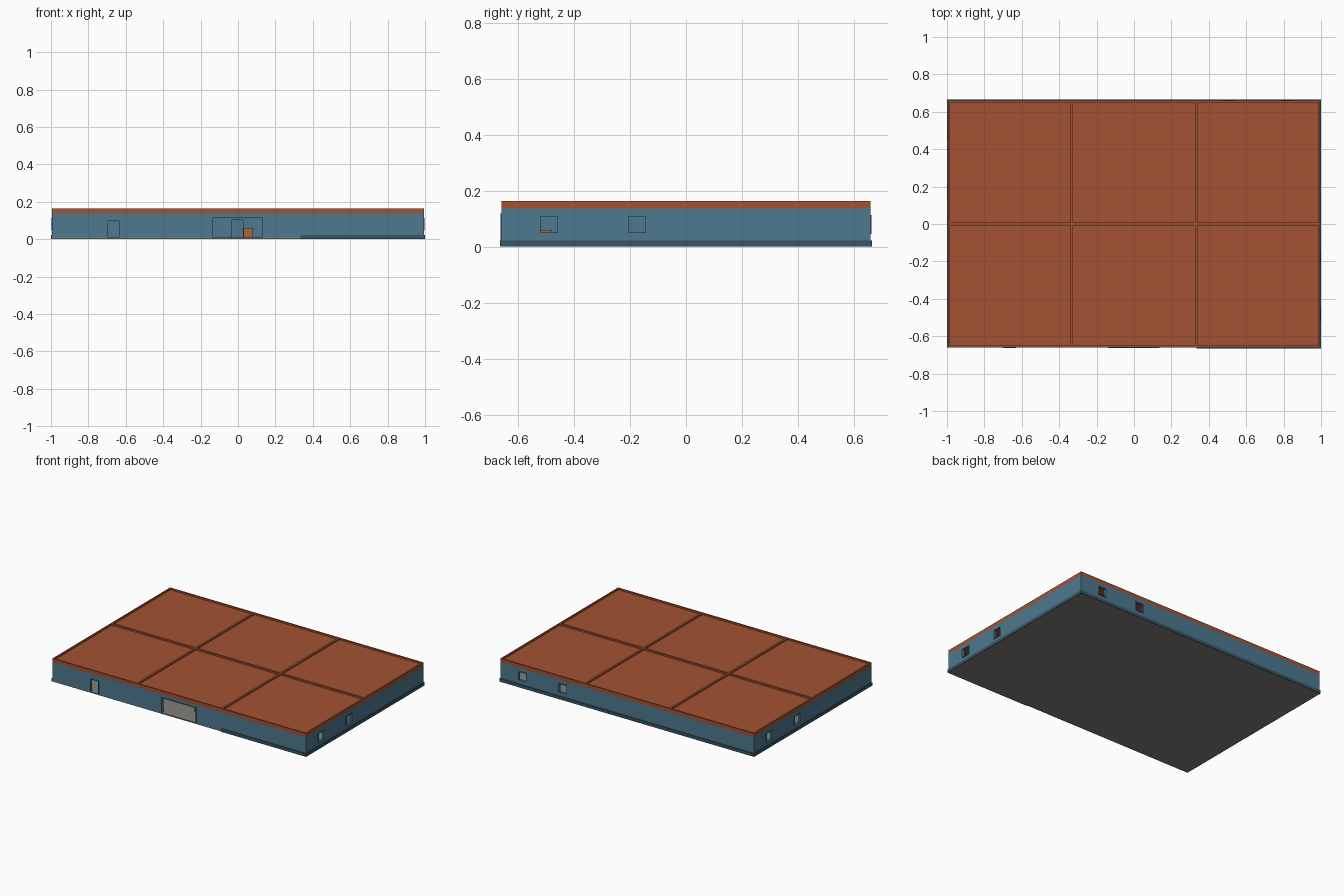
import bpy, bmesh
from mathutils import Matrix, Vector

if "Cube" in bpy.data.objects:
    bpy.data.objects.remove(bpy.data.objects["Cube"])

HX, HY = 0.995, 0.660      # outer wall faces
T = 0.012                  # wall thickness
Z0, ZW, ZR = 0.004, 0.136, 0.163


def material(name, rgb):
    m = bpy.data.materials.new(name)
    m.diffuse_color = (*rgb, 1)
    m.use_nodes = True
    m.node_tree.nodes["Principled BSDF"].inputs["Base Color"].default_value = m.diffuse_color
    return m


BLUE = material("wall_blue", (0.075, 0.19, 0.28))
DARK = material("plinth_blue", (0.04, 0.09, 0.13))
RUST = material("roof_rust", (0.37, 0.085, 0.033))
WOOD = material("wood", (0.36, 0.14, 0.045))


def boxes(name, spans, mat=None, matrix=Matrix()):
    """One object from (x0, x1, y0, y1, z0, z1) boxes."""
    bm = bmesh.new()
    for x0, x1, y0, y1, z0, z1 in spans:
        c = Vector((x0 + x1, y0 + y1, z0 + z1)) / 2
        m = Matrix.Translation(c) @ Matrix.Diagonal((x1 - x0, y1 - y0, z1 - z0, 1))
        bmesh.ops.create_cube(bm, size=1, matrix=m)
    me = bpy.data.meshes.new(name)
    bm.to_mesh(me)
    bm.free()
    ob = bpy.data.objects.new(name, me)
    bpy.context.collection.objects.link(ob)
    ob.matrix_world = matrix
    if mat:
        me.materials.append(mat)
    return ob


def wall(name, half, openings, matrix):
    """Wall along local x, outer face at local y = 0, with framed openings."""
    parts, frames, at = [], [], -half
    f, out = 0.005, 0.003
    for a, b, lo, hi in sorted(openings):
        parts.append((at, a, 0, T, Z0, ZW))
        parts.append((a, b, 0, T, hi, ZW))
        if lo > Z0 + 0.01:
            parts.append((a, b, 0, T, Z0, lo))
            frames.append((a, b, -out, T + out, lo, lo + f))
        frames += [(a, a + f, -out, T + out, lo, hi),
                   (b - f, b, -out, T + out, lo, hi),
                   (a + f, b - f, -out, T + out, hi - f, hi)]
        at = b
    parts.append((at, half, 0, T, Z0, ZW))
    boxes(name + "_wall", parts, BLUE, matrix)
    if frames:
        boxes(name + "_frames", frames, BLUE, matrix)


def side(x, y, deg):
    from math import radians
    return Matrix.Translation((x, y, 0)) @ Matrix.Rotation(radians(deg), 4, "Z")


# Floor slab
boxes("floor", [(-HX, HX, -HY, HY, 0, 0.008)],
      material("floor_grey", (0.22, 0.21, 0.19)))

# Outer walls: doorway and wide gate in front, window pairs on the other sides
wall("front", HX, [(-0.70, -0.63, 0.008, 0.102), (-0.14, 0.135, 0.008, 0.118)],
     side(0, -HY, 0))
windows = [(-0.525, -0.455, 0.045, 0.113), (-0.21, -0.14, 0.045, 0.113)]
wall("right", HY - T, windows, side(HX, 0, 90))
wall("left", HY - T, windows, side(-HX, 0, -90))
wall("back", HX, [(-0.855, -0.785, 0.045, 0.113), (-0.54, -0.47, 0.045, 0.113)],
     side(0, HY, 180))

# Inner partition with a doorway
wall("partition", HX - T, [(-0.036, 0.032, 0.008, 0.108)], side(0, -0.106, 0))

# Plinth on every windowed side and the closed front bay
p = 0.005
boxes("plinth", [(0.333, HX + p, -HY - p, -HY, 0, 0.022),
                 (HX, HX + p, -HY, HY, 0, 0.022),
                 (-HX - p, -HX, -HY, HY, 0, 0.022),
                 (-HX - p, HX + p, HY, HY + p, 0, 0.022)], DARK)

# Six roof panels inside raised rims
boxes("roof_panel", [(-HX, HX, -HY, HY, ZW, 0.152)], RUST)
r, s = 0.010, 0.007
rims = [(-HX, HX, -HY, -HY + r), (-HX, HX, HY - r, HY),
        (-HX, -HX + r, -HY + r, HY - r), (HX - r, HX, -HY + r, HY - r),
        (-HX + r, HX - r, -s, s)]
for x in (-0.333, 0.333):
    rims += [(x - s, x + s, -HY + r, -s), (x - s, x + s, s, HY - r)]
boxes("roof_rims", [(*b, 0.152, ZR) for b in rims], RUST)

# Wooden crate inside the gate
boxes("crate", [(0.03, 0.08, -0.53, -0.48, 0.008, 0.06)], WOOD)
